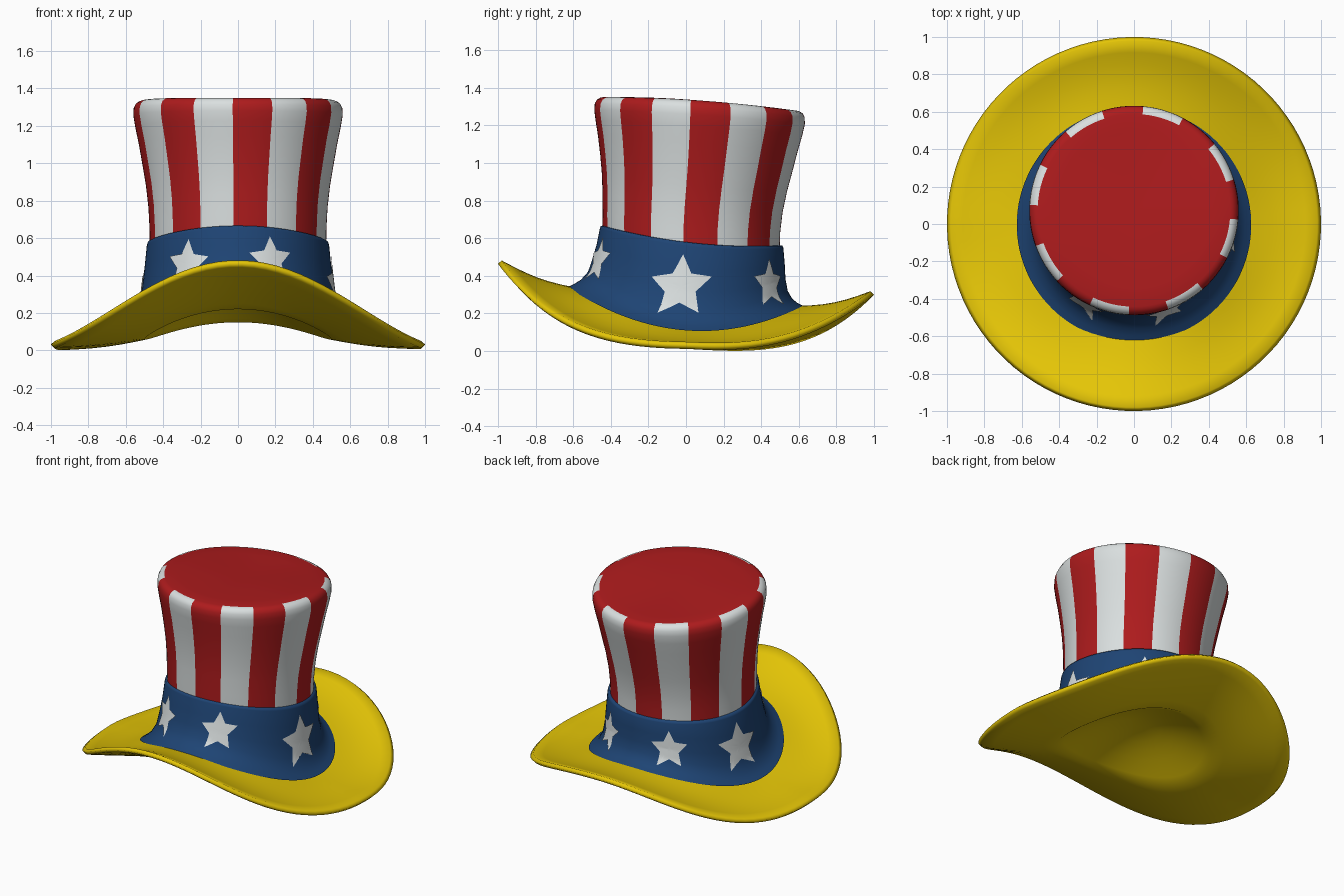
import bpy, bmesh, math

if "Cube" in bpy.data.objects:
    bpy.data.objects.remove(bpy.data.objects["Cube"])

SEGS = 96                      # 16 stripes x 6 segments
PHASE = math.radians(-2.5)     # stripe boundary just left of the front centre


def material(name, rgb):
    m = bpy.data.materials.new(name)
    m.diffuse_color = (*rgb, 1)
    m.use_nodes = True
    m.node_tree.nodes["Principled BSDF"].inputs["Base Color"].default_value = m.diffuse_color
    return m


RED = material("red", (0.42, 0.011, 0.012))
WHITE = material("white", (0.70, 0.74, 0.74))
BLUE = material("blue", (0.013, 0.058, 0.175))
YELLOW = material("yellow", (0.78, 0.56, 0.002))


def interp(table, t):
    """Piecewise linear lookup of rows (t, a, b...)."""
    for p, q in zip(table, table[1:]):
        if t <= q[0]:
            k = (t - p[0]) / (q[0] - p[0])
            return [u + (v - u) * k for u, v in zip(p[1:], q[1:])]
    return list(table[-1][1:])


def point(phi, r, cy, z):
    """phi = 0 is the front (-y), growing towards +x."""
    return (r * math.sin(phi), cy - r * math.cos(phi), z)


# Heights of the wavy seams by direction, c = cos(phi): 1 front, -1 back
def base_z(c):
    return 0.11 + 0.05 * c + 0.18 * c * c


def band_z(c):
    return 0.575 + 0.0525 * c + 0.0375 * c * c


def top_z(c):
    return 1.332 + 0.036 * c - 0.018 * c * c


def opening_z(c):
    return 0.06 + 0.035 * c + 0.125 * c * c


def edge_z(phi):
    c, s = math.cos(phi), math.sin(phi)
    if c > 0:
        return 0.012 + 0.196 * c ** 2 + 0.236 * c ** 4
    lift = 0.12 * (c * s) ** 2 if s > 0 else 0    # back right curls up a little more
    return 0.012 + 0.06 * c * (1 - c * c) + 0.268 * abs(c) ** 3.2 + lift


def finish(name, bm, mats):
    me = bpy.data.meshes.new(name)
    bm.to_mesh(me)
    bm.free()
    for m in mats:
        me.materials.append(m)
    for p in me.polygons:
        p.use_smooth = True
    ob = bpy.data.objects.new(name, me)
    bpy.context.collection.objects.link(ob)
    return ob


def loft(name, rings, mats, rule=None, cap=None):
    """Skin rings (functions phi -> point); cap = z of a closing centre point."""
    bm = bmesh.new()
    rows = [[bm.verts.new(f(PHASE + 2 * math.pi * i / SEGS)) for i in range(SEGS)]
            for f in rings]
    for j, (a, b) in enumerate(zip(rows, rows[1:])):
        for i in range(SEGS):
            k = (i + 1) % SEGS
            f = bm.faces.new((a[i], a[k], b[k], b[i]))
            f.material_index = rule(i, j) if rule else 0
    if cap is not None:
        last = rows[-1]
        cy = sum(v.co.y for v in last) / SEGS
        c = bm.verts.new((0, cy, cap))
        for i in range(SEGS):
            bm.faces.new((last[i], last[(i + 1) % SEGS], c))
    bmesh.ops.recalc_face_normals(bm, faces=bm.faces[:])
    return finish(name, bm, mats)


# Brim: upper side, rolled edge, underside and the shallow hollow below the crown
def upper(t):
    def f(phi):
        b = base_z(math.cos(phi))
        z = b + (edge_z(phi) + 0.038 - b) * t - 0.02 * math.sin(math.pi * t)
        return point(phi, 0.60 + 0.38 * t, 0, z)
    return f


def rim(phi):
    return point(phi, 1.0, 0, edge_z(phi) + 0.02)


def lower(t):
    def f(phi):
        e = edge_z(phi)
        z = e + (opening_z(math.cos(phi)) - e) * t - 0.012 * math.sin(math.pi * t)
        return point(phi, 0.98 - 0.48 * t, 0, z)
    return f


HOLLOW = 0.28


def inner(t):
    def f(phi):
        z = opening_z(math.cos(phi))
        return point(phi, 0.50 * (1 - t), 0, z + (HOLLOW - z) * math.sin(t * math.pi / 2))
    return f


steps = [i / 6 for i in range(7)]
loft("brim", [upper(t) for t in steps] + [rim] + [lower(t) for t in steps]
     + [inner(t) for t in (0.1, 0.2, 0.35, 0.5, 0.65, 0.8)], [YELLOW], cap=HOLLOW)

# Hat band: flared towards the brim; rows are (height fraction, radius, centre y)
BAND = [(0, 0.627, -0.004), (0.05, 0.594, -0.002), (0.12, 0.562, 0.003), (0.25, 0.531, 0.01),
        (0.45, 0.514, 0.015), (0.7, 0.500, 0.025), (0.96, 0.488, 0.03), (1, 0.483, 0.03)]


def band_point(phi, t, grow=0.0):
    c = math.cos(phi)
    r, cy = interp(BAND, t)
    return point(phi, r + grow, cy, base_z(c) + (band_z(c) - base_z(c)) * t)


band_rings = [lambda phi, t=row[0]: band_point(phi, t) for row in BAND]
band_rings.append(lambda phi: point(phi, 0.46, 0.025, band_z(math.cos(phi)) + 0.003))
loft("hat_band", band_rings, [BLUE])

# Crown: rows are (height fraction, radius, centre y), then the rounded top rim
CROWN = [(-0.05, 0.471, 0.027), (0.1, 0.473, 0.028), (0.25, 0.479, 0.035), (0.4, 0.492, 0.045),
         (0.55, 0.511, 0.055), (0.7, 0.531, 0.063), (0.82, 0.55, 0.069), (0.9, 0.56, 0.072),
         (0.95, 0.558, 0.073), (0.98, 0.547, 0.073), (0.995, 0.53, 0.073), (1.0, 0.515, 0.073),
         (1.0, 0.42, 0.073)]


def crown_ring(row):
    t, r, cy = row

    def f(phi):
        # stripes drift slightly on the back right
        phi -= math.radians(3) * (1 - math.cos(phi + math.pi / 4)) / 2
        c = math.cos(phi)
        return point(phi, r, cy, band_z(c) + (top_z(c) - band_z(c)) * t)
    return f


def stripe(i, j):
    return 1 if j < 11 and (i // 6) % 2 == 1 else 0


loft("crown", [crown_ring(r) for r in CROWN], [RED, WHITE], stripe, cap=1.322)


# Stars: thin plates wrapped round the band
def star(n, deg):
    phi0 = math.radians(deg)
    c0 = math.cos(phi0)
    height = band_z(c0) - base_z(c0)
    zc = base_z(c0) + height * (0.49 if c0 > -0.3 else 0.45)
    size = 0.37 * height
    corners = []
    for k in range(10):
        a = math.pi * k / 5
        r = size * (0.5 if k % 2 else 1)
        corners.append((r * math.sin(a), r * math.cos(a)))
    outline = []
    for k in range(10):
        (x0, y0), (x1, y1) = corners[k], corners[(k + 1) % 10]
        outline += [(x0 + (x1 - x0) * s / 4, y0 + (y1 - y0) * s / 4) for s in range(4)]

    def place(x, y):
        phi = phi0 + x / 0.52
        c = math.cos(phi)
        t = (zc + y - base_z(c)) / (band_z(c) - base_z(c))
        return band_point(phi, max(0.02, min(0.98, t)), 0.006)

    bm = bmesh.new()
    rows = [[bm.verts.new(place(x * s, y * s)) for x, y in outline]
            for s in (1, 0.8, 0.6, 0.4, 0.2)]
    m = len(outline)
    centre = bm.verts.new(place(0, 0))
    for a, b in zip(rows, rows[1:]):
        for i in range(m):
            bm.faces.new((a[i], b[i], b[(i + 1) % m], a[(i + 1) % m]))
    for i in range(m):
        bm.faces.new((rows[-1][i], centre, rows[-1][(i + 1) % m]))
    bm.normal_update()
    # make every plate face outwards
    if sum(f.normal.x * math.sin(phi0) - f.normal.y * c0 for f in bm.faces) < 0:
        bmesh.ops.reverse_faces(bm, faces=bm.faces[:])
    finish(f"star_{n}", bm, [WHITE])


for n, deg in enumerate((-32, 20, 85, 146, 204, 258), 1):
    star(n, deg)
